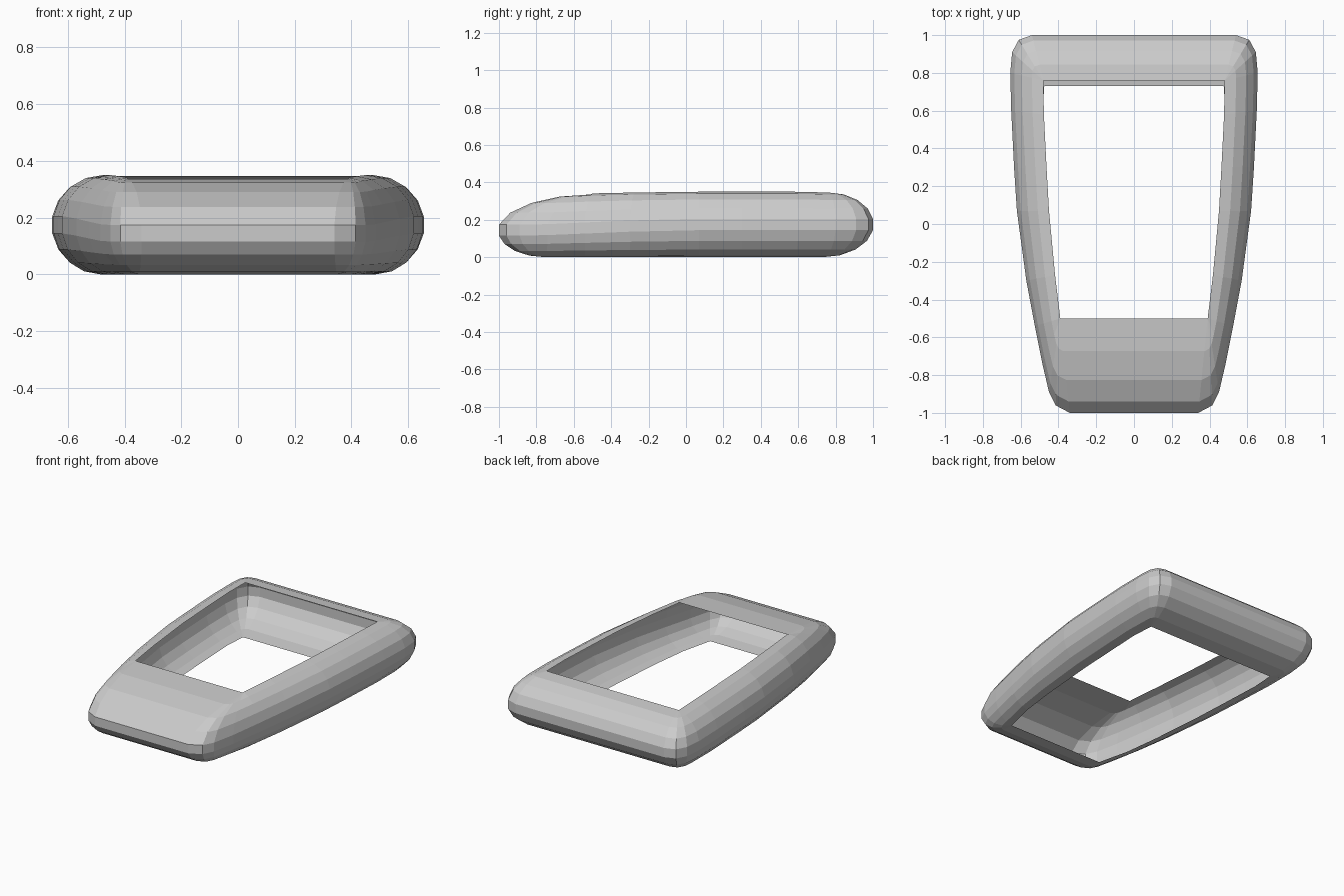
import bpy, bmesh, math

if "Cube" in bpy.data.objects:
    bpy.data.objects.remove(bpy.data.objects["Cube"])

# Right half outlines, back to front: outer edge, upper opening, lower opening
OUTER = [(.54, 1), (.61, .975), (.645, .91), (.655, .8), (.65, .6), (.635, .3), (.62, .07),
         (.57, -.3), (.525, -.54), (.485, -.74), (.45, -.89), (.415, -.96), (.34, -1)]
TOP = [(.48, .76)] * 4 + [(.477, .58), (.463, .3), (.45, .07), (.418, -.27)] + [(.39, -.5)] * 5
BOTTOM = [(.475, .73)] * 4 + [(.485, .58), (.472, .3), (.46, .07), (.43, -.3), (.40, -.54)] \
    + [(.35, -.75)] * 4
SEGMENTS = 9


def closed(half):
    return half + [(-x, y) for x, y in reversed(half)]


def mix(a, b, t):
    return a + (b - a) * t


def ring(k):
    """One loop of the curved wall, from the upper opening round to the lower one."""
    ang = math.radians(90 - 180 * k / SEGMENTS)
    t = min(1, math.cos(ang) / math.cos(math.radians(90 / SEGMENTS)))
    inner = TOP if ang > 0 else BOTTOM
    pts = []
    for (ox, oy), (ix, iy) in zip(closed(OUTER), closed(inner)):
        f = min(1, max(0, (-oy - .1) / .7))       # nose drops toward the front
        mid = mix(.175, .14, f)
        high = mix(.35, .336, f) if oy < .7 else .346
        z = mid + math.sin(ang) * ((high - mid) if ang > 0 else mid)
        pts.append((mix(ix, ox, t), mix(iy, oy, t), z))
    return pts


# Hollow frame shell, open above and below
bm = bmesh.new()
rings = [[bm.verts.new(p) for p in ring(k)] for k in range(SEGMENTS + 1)]
n = len(rings[0])
for a, b in zip(rings, rings[1:]):
    for i in range(n):
        j = (i + 1) % n
        bm.faces.new((a[i], a[j], b[j], b[i]))
bmesh.ops.remove_doubles(bm, verts=bm.verts, dist=.0005)
bmesh.ops.recalc_face_normals(bm, faces=bm.faces)
bm.normal_update()
back = max(bm.faces, key=lambda f: f.calc_center_median().y)
if back.normal.y < 0:
    bmesh.ops.reverse_faces(bm, faces=bm.faces)

mesh = bpy.data.meshes.new("frame_shell")
bm.to_mesh(mesh)
bm.free()
bpy.context.collection.objects.link(bpy.data.objects.new("frame_shell", mesh))
